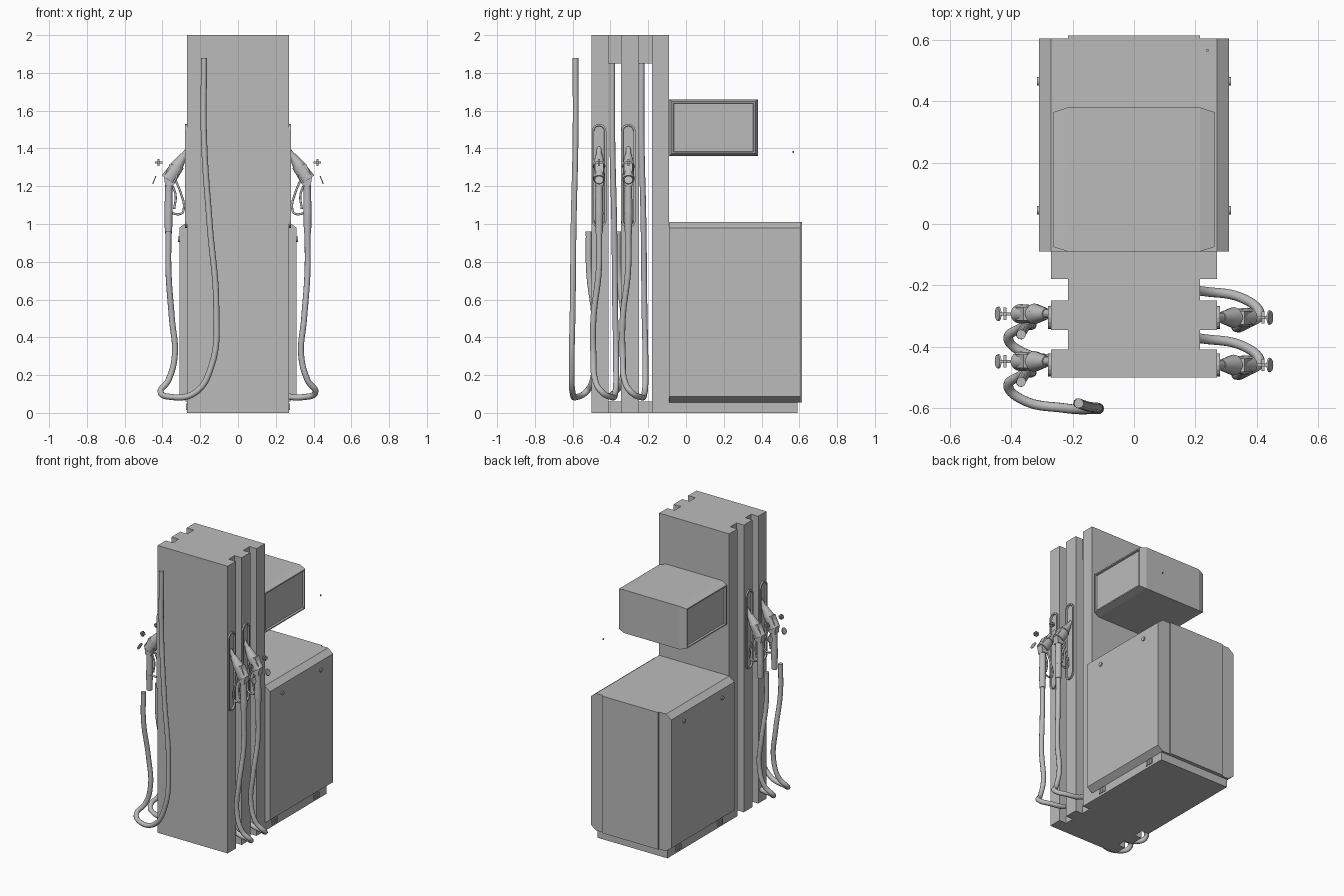
import bpy, bmesh, math
from mathutils import Vector, Matrix

cube = bpy.data.objects.get("Cube")
if cube:
    bpy.data.objects.remove(cube, do_unlink=True)

grey = bpy.data.materials.new("plain_grey")
grey.use_nodes = True
tone = (0.5, 0.5, 0.5, 1)
grey.diffuse_color = tone
grey.node_tree.nodes["Principled BSDF"].inputs["Base Color"].default_value = tone


def finish(name, bm, smooth=False):
    bmesh.ops.recalc_face_normals(bm, faces=bm.faces)
    mesh = bpy.data.meshes.new(name)
    bm.to_mesh(mesh)
    bm.free()
    mesh.materials.append(grey)
    ob = bpy.data.objects.new(name, mesh)
    bpy.context.collection.objects.link(ob)
    if smooth:
        bpy.ops.object.select_all(action='DESELECT')
        ob.select_set(True)
        bpy.context.view_layer.objects.active = ob
        bpy.ops.object.shade_smooth_by_angle(angle=math.radians(40))
    return ob


def add_box(bm, x, y, z):
    size = [b - a for a, b in (x, y, z)]
    mid = [(a + b) / 2 for a, b in (x, y, z)]
    mat = Matrix.Translation(mid) @ Matrix.Diagonal((*size, 1))
    return bmesh.ops.create_cube(bm, size=1, matrix=mat)["verts"]


def boxes(name, *specs):
    bm = bmesh.new()
    for s in specs:
        add_box(bm, *s)
    return finish(name, bm)


def extrude(name, points, direction):
    """Prism from a flat outline."""
    bm = bmesh.new()
    face = bm.faces.new([bm.verts.new(p) for p in points])
    out = bmesh.ops.extrude_face_region(bm, geom=[face])["geom"]
    moved = [v for v in out if isinstance(v, bmesh.types.BMVert)]
    bmesh.ops.translate(bm, verts=moved, vec=direction)
    return finish(name, bm)


def rod(name, a, b, r1, r2, sides=16, flat=1):
    """Tapered cylinder between two points, optionally flattened along y."""
    a, b = Vector(a), Vector(b)
    rot = (b - a).to_track_quat('Z', 'Y').to_matrix().to_4x4()
    bm = bmesh.new()
    bmesh.ops.create_cone(bm, cap_ends=True, segments=sides, radius1=r1, radius2=r2,
                          depth=(b - a).length, matrix=Matrix.Translation((a + b) / 2) @ rot)
    mid = (a + b) / 2
    for v in bm.verts:
        v.co.y = mid.y + (v.co.y - mid.y) * flat
    return finish(name, bm, True)


def tube(name, points, radius, steps=8):
    """Round hose following a smooth path, turned into a mesh."""
    curve = bpy.data.curves.new(name, 'CURVE')
    curve.dimensions = '3D'
    curve.bevel_depth = radius
    curve.bevel_resolution = 3
    curve.use_fill_caps = True
    curve.resolution_u = steps
    sp = curve.splines.new('BEZIER')
    sp.bezier_points.add(len(points) - 1)
    for bp, p in zip(sp.bezier_points, points):
        bp.co = p
        bp.handle_left_type = bp.handle_right_type = 'AUTO'
    temp = bpy.data.objects.new(name + "_path", curve)
    bpy.context.collection.objects.link(temp)
    bpy.context.view_layer.update()
    bm = bmesh.new()
    bm.from_mesh(bpy.data.meshes.new_from_object(temp.evaluated_get(
        bpy.context.evaluated_depsgraph_get())))
    bpy.data.objects.remove(temp, do_unlink=True)
    return finish(name, bm, True)


# Column: three pillars joined by a core at the top and bottom of the hose slots
CORE, WIDE, FRONT, REAR = 0.215, 0.27, -0.5, -0.09
pillars = [(FRONT, -0.41), (-0.345, -0.25), (-0.18, REAR)]
slots = [(-0.41, -0.345), (-0.25, -0.18)]
for i, y in enumerate(pillars):
    boxes(f"column_pillar_{i + 1}", ((-WIDE, WIDE), y, (0, 2)))
for i, y in enumerate(slots):
    boxes(f"slot_caps_{i + 1}", ((-CORE, CORE), y, (0, 0.06)), ((-CORE, CORE), y, (1.85, 2)))

# Cabinet: plinth, core with back panel, chamfered side doors
boxes("cabinet_plinth", ((-WIDE, WIDE), (REAR, 0.59), (0, 0.056)))
boxes("cabinet_core", ((-CORE, CORE), (REAR, 0.615), (0.056, 1.01)))
for s, side in ((1, "left"), (-1, "right")):
    outline = [(CORE, 0.056), (WIDE, 0.056), (0.31, 0.086), (0.31, 0.98), (WIDE, 1.01), (CORE, 1.01)]
    extrude(f"{side}_door", [(s * x, REAR, z) for x, z in outline], (0, 0.695, 0))
    for n, y in enumerate((0.045, 0.465)):
        rod(f"{side}_lock_{n + 1}", (s * 0.305, y, 0.92), (s * 0.317, y, 0.92), 0.014, 0.014)
    vents = [((s * 0.272 - 0.004, s * 0.272 + 0.004), (y + k, y + k + 0.015), (0.015, 0.05))
             for y in (-0.015, 0.445) for k in (0, 0.021, 0.042)]
    boxes(f"{side}_vents", *vents)

# Display head: chamfered ends with a recessed screen in each
bm = bmesh.new()
verts = add_box(bm, (-CORE, CORE), (REAR, 0.38), (1.36, 1.66))
bm.normal_update()
for end in [f for f in bm.faces if abs(f.normal.x) > 0.9]:
    s = 1 if end.normal.x > 0 else -1
    cap = bmesh.ops.extrude_discrete_faces(bm, faces=[end])["faces"][0]
    centre = cap.calc_center_median()
    for v in cap.verts:
        v.co.x = s * 0.262
        v.co.y -= math.copysign(0.015, v.co.y - centre.y)
        v.co.z -= math.copysign(0.012, v.co.z - centre.z)
    bm.normal_update()
    bmesh.ops.inset_region(bm, faces=[cap], thickness=0.012, depth=0)
    bm.normal_update()
    bmesh.ops.inset_region(bm, faces=[cap], thickness=0.004, depth=-0.012)
finish("display_head", bm)
boxes("loose_screw", ((0.237, 0.243), (0.563, 0.571), (1.377, 1.387)))


def stadium(y, z0, z1, r, x):
    pts = []
    for k in range(18):
        a = math.pi * (k if k < 9 else k - 1) / 8
        pts.append((x, y + r * math.cos(a), (z1 - r if k < 9 else z0 + r) + r * math.sin(a)))
    return pts


# Nozzles with their boots, one pair on each side
hose_path = [(0.18, -0.235, 1.88), (0.18, -0.235, 1.45), (0.15, -0.225, 1.0), (0.115, -0.22, 0.55),
             (0.14, -0.215, 0.25), (0.23, -0.22, 0.105), (0.36, -0.245, 0.085), (0.41, -0.29, 0.11),
             (0.37, -0.325, 0.17), (0.335, -0.335, 0.3), (0.35, -0.335, 0.5), (0.368, -0.307, 0.75),
             (0.368, -0.305, 0.96)]
for s, side in ((1, "left"), (-1, "right")):
    for n, y in enumerate((-0.46, -0.305)):
        tag = f"{side}_{n + 1}"
        yy = y if s > 0 else y + 0.012

        def at(x, z, dy=0):
            return (s * x, yy + dy, z)

        bm = bmesh.new()
        face = bm.faces.new([bm.verts.new(p) for p in stadium(y, 0.98, 1.53, 0.038, s * 0.268)])
        ring = bmesh.ops.extrude_face_region(bm, geom=[face])["geom"]
        bmesh.ops.translate(bm, vec=(s * 0.012, 0, 0),
                            verts=[v for v in ring if isinstance(v, bmesh.types.BMVert)])
        cap = [f for f in ring if isinstance(f, bmesh.types.BMFace)]
        bmesh.ops.recalc_face_normals(bm, faces=bm.faces)
        bmesh.ops.inset_region(bm, faces=cap, thickness=0.01, depth=0)
        bmesh.ops.inset_region(bm, faces=cap, thickness=0.002, depth=-0.01)
        finish(f"boot_{tag}", bm)
        rod(f"spout_{tag}", at(0.255, 1.41), at(0.32, 1.315), 0.013, 0.016)
        rod(f"collar_{tag}", at(0.285, 1.365), at(0.325, 1.305), 0.018, 0.034)
        rod(f"nozzle_body_{tag}", at(0.315, 1.315), at(0.37, 1.235), 0.034, 0.04, flat=0.8)
        extrude(f"nozzle_head_{tag}",
                [at(x, z, -0.022) for x, z in ((0.32, 1.25), (0.345, 1.2), (0.385, 1.2),
                                               (0.392, 1.25), (0.36, 1.32), (0.325, 1.31))],
                (0, 0.044, 0))
        rod(f"grip_{tag}", at(0.366, 1.21), at(0.368, 1.05), 0.019, 0.022)
        rod(f"swivel_{tag}", at(0.368, 1.06), at(0.368, 0.95), 0.022, 0.019)
        tube(f"trigger_guard_{tag}", [at(0.335, 1.24), at(0.305, 1.17), at(0.287, 1.08),
                                      at(0.3, 1.055), at(0.365, 1.062)], 0.006, 4)
        tube(f"trigger_{tag}", [at(0.345, 1.2), at(0.33, 1.15), at(0.338, 1.08)], 0.006, 4)
        # Loose cap disc and cross knob beside the nozzle
        rod(f"cap_disc_{tag}", at(0.441, 1.232), at(0.446, 1.234), 0.024, 0.022)
        cross = [((s * 0.42 - w, s * 0.42 + w), (yy - d, yy + d), (1.325 - h, 1.325 + h))
                 for w, d, h in ((0.019, 0.005, 0.005), (0.005, 0.02, 0.005), (0.005, 0.005, 0.018))]
        boxes(f"cross_knob_{tag}", *cross)
        # Hoses: the right side pair is the left pair turned half round
        shift = y + 0.305
        path = [(x, py + shift, z) if s > 0 else (-x, -0.82 - py - shift, z) for x, py, z in hose_path]
        tube(f"hose_{tag}", path, 0.016)
